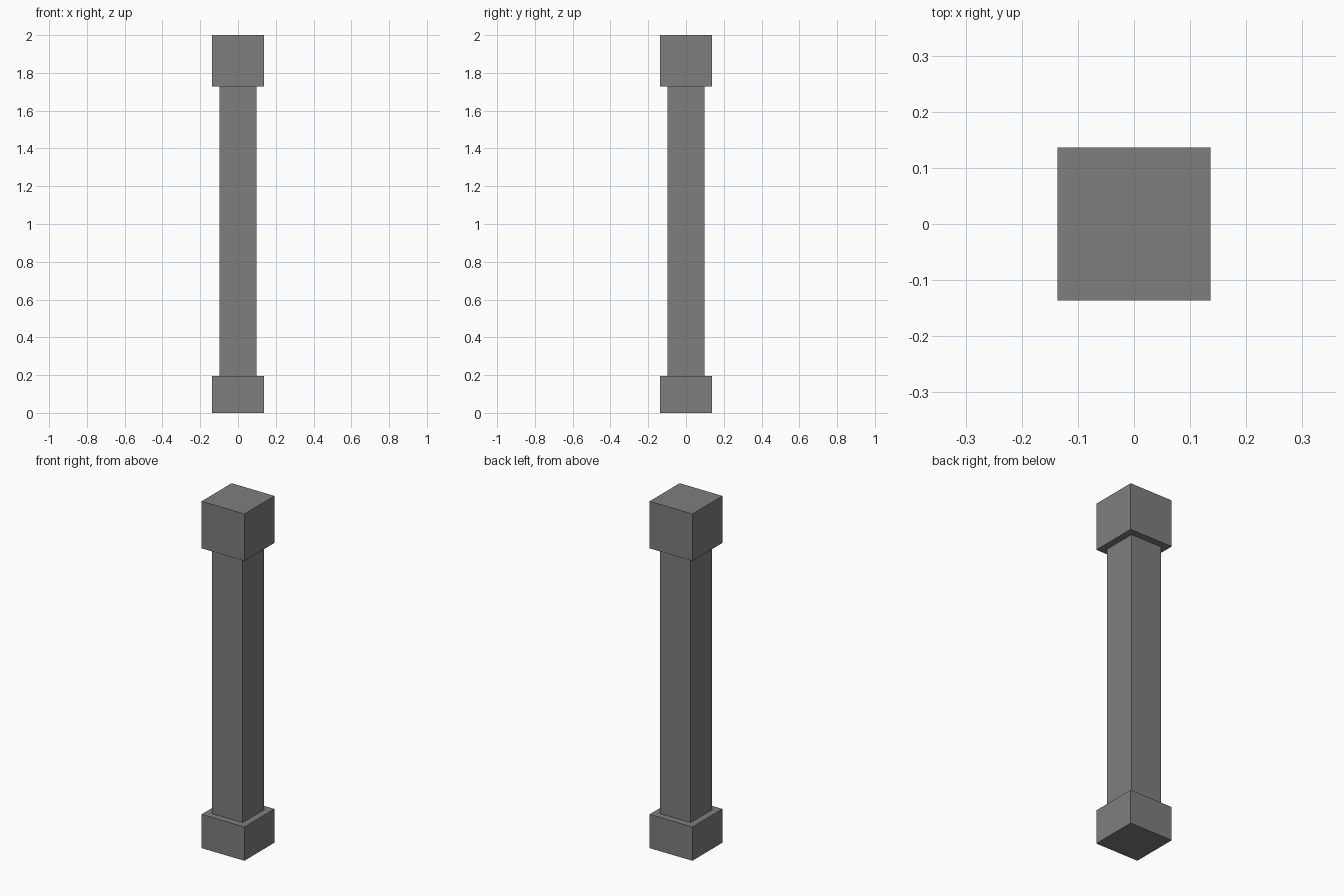
import bpy

if "Cube" in bpy.data.objects:
    bpy.data.objects.remove(bpy.data.objects["Cube"])

stone = bpy.data.materials.new("grey_stone")
stone.diffuse_color = (0.21, 0.21, 0.21, 1.0)
stone.use_nodes = True
stone.node_tree.nodes["Principled BSDF"].inputs["Base Color"].default_value = stone.diffuse_color


def block(name, width, z0, z1):
    """Square block centred on the z axis, from z0 to z1."""
    bpy.ops.mesh.primitive_cube_add(size=1, location=(0, 0, (z0 + z1) / 2))
    obj = bpy.context.object
    obj.name = name
    obj.scale = (width, width, z1 - z0)
    bpy.ops.object.transform_apply(location=False, rotation=False, scale=True)
    obj.data.materials.append(stone)
    return obj


# Square pillar: plinth, shaft and capital
block("base", 0.273, 0.0, 0.195)
block("shaft", 0.196, 0.195, 1.729)
block("capital", 0.273, 1.729, 2.0)
